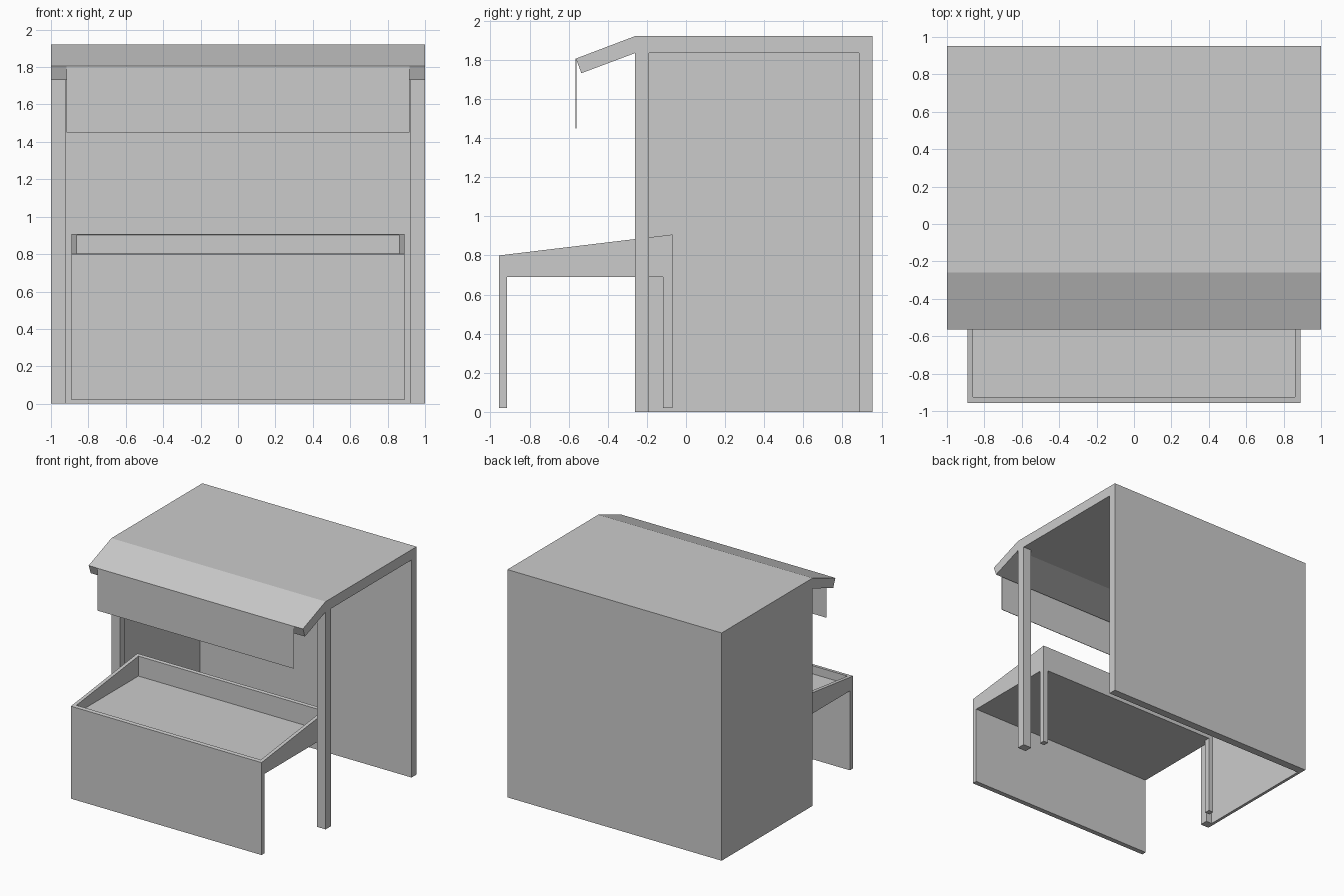
import bpy, bmesh

if "Cube" in bpy.data.objects:
    bpy.data.objects.remove(bpy.data.objects["Cube"])


def box(name, x, y, z):
    """Box from (min, max) ranges on each axis."""
    return prism(name, [(y[0], z[0]), (y[1], z[0]), (y[1], z[1]), (y[0], z[1])], x)


def prism(name, profile, x):
    """Extrude a side (y, z) profile between two x positions."""
    bm = bmesh.new()
    face = bm.faces.new([bm.verts.new((x[0], y, z)) for y, z in profile])
    out = bmesh.ops.extrude_face_region(bm, geom=[face])
    verts = [v for v in out["geom"] if isinstance(v, bmesh.types.BMVert)]
    bmesh.ops.translate(bm, verts=verts, vec=(x[1] - x[0], 0, 0))
    bmesh.ops.recalc_face_normals(bm, faces=bm.faces)
    mesh = bpy.data.meshes.new(name)
    bm.to_mesh(mesh)
    bm.free()
    ob = bpy.data.objects.new(name, mesh)
    bpy.context.collection.objects.link(ob)
    return ob


def mirror(ob):
    """Repeat a part on the other side of x = 0."""
    ob.modifiers.new("mirror", "MIRROR")
    return ob


FRONT, BACK, TOP, UNDER = -0.26, 0.953, 1.922, 1.835

# Stall shell: front posts, closed back and left side, open right side
mirror(box("front_post", (0.92, 1.0), (FRONT, -0.19), (0, UNDER)))
box("back_wall", (-1, 1), (0.885, BACK), (0, UNDER))
box("left_wall", (-1, -0.975), (-0.19, 0.885), (0, UNDER))

# Roof slab with drooping front canopy
prism("roof", [(BACK, UNDER), (BACK, TOP), (FRONT, TOP), (-0.563, 1.807),
               (-0.535, 1.732), (FRONT, UNDER)], (-1, 1))

# Thin hanging valance
box("valance", (-0.917, 0.917), (-0.565, -0.561), (1.45, 1.807))

# Display counter: tray with sloping sides
YF, YB, ZB = -0.957, -0.07, 0.69


def rim(y):
    return 0.80 + (y - YF) / (YB - YF) * 0.107


mirror(prism("counter_side", [(YF, ZB), (YB, ZB), (YB, rim(YB)), (YF, rim(YF))], (0.86, 0.89)))
prism("counter_back", [(-0.10, ZB), (YB, ZB), (YB, rim(YB)), (-0.10, rim(-0.10))], (-0.86, 0.86))
prism("counter_front", [(YF, ZB), (-0.925, ZB), (-0.925, rim(-0.925)), (YF, rim(YF))], (-0.86, 0.86))
box("counter_floor", (-0.86, 0.86), (-0.925, -0.10), (ZB, 0.735))

# Counter supports: full front panel and two back legs
box("counter_front_panel", (-0.89, 0.89), (YF, -0.915), (0.02, ZB))
mirror(box("counter_back_leg", (0.845, 0.89), (-0.117, YB), (0.02, ZB)))
